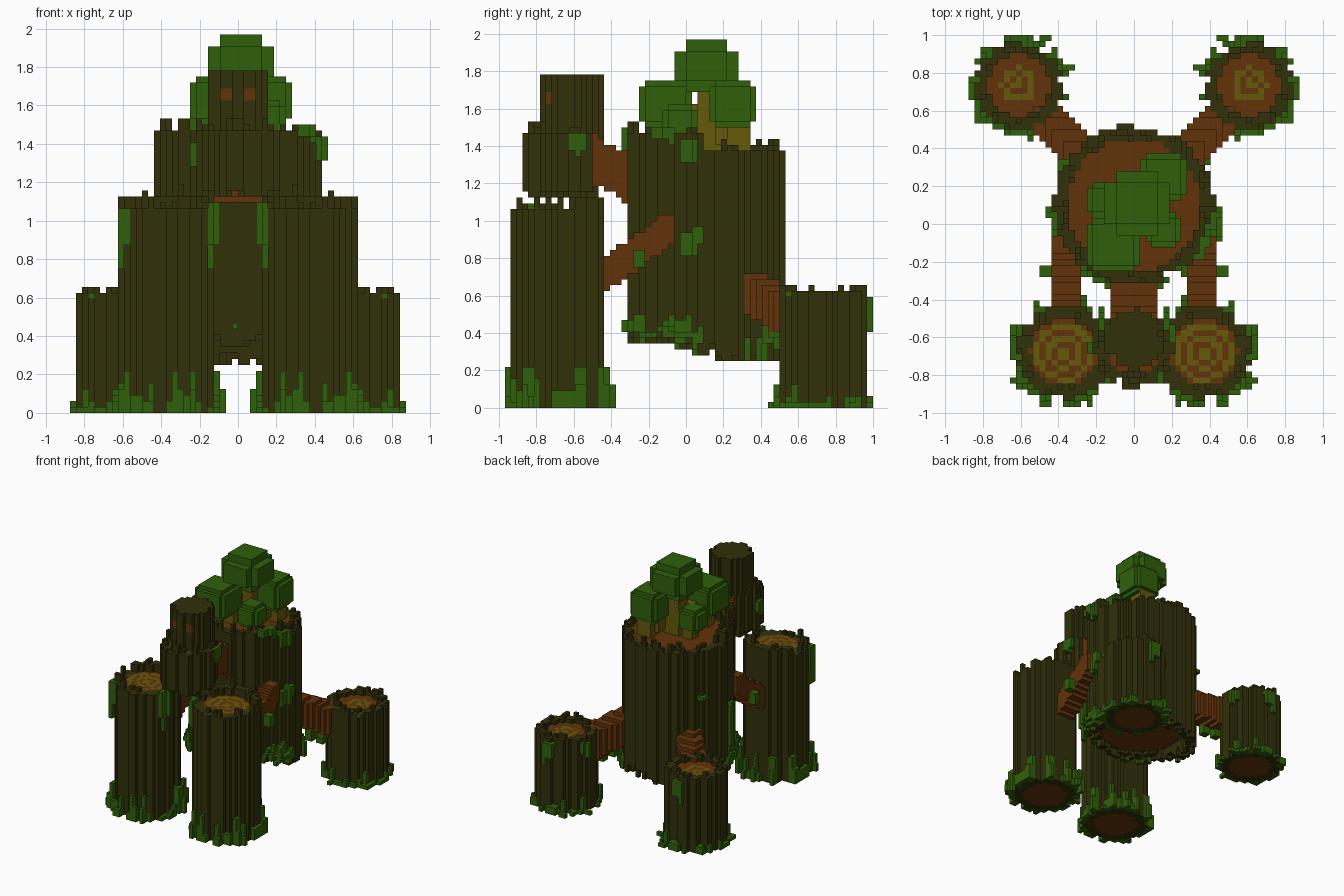
import bpy, bmesh, math, random
from mathutils import Vector

random.seed(7)
if "Cube" in bpy.data.objects:
    bpy.data.objects.remove(bpy.data.objects["Cube"])

V = 1 / 32                                  # block size
BARK, MOSS, WOOD, PALE = range(4)


def material(name, rgb):
    m = bpy.data.materials.new(name)
    m.use_nodes = True
    m.diffuse_color = (*rgb, 1)
    m.specular_intensity = 0
    m.roughness = 1
    bsdf = m.node_tree.nodes["Principled BSDF"]
    bsdf.inputs["Base Color"].default_value = (*rgb, 1)
    bsdf.inputs["Roughness"].default_value = 1
    bsdf.inputs["Specular IOR Level"].default_value = 0
    return m


MATS = [material("dark bark", (0.031, 0.029, 0.003)),
        material("moss green", (0.030, 0.118, 0.003)),
        material("red brown wood", (0.122, 0.032, 0.003)),
        material("pale olive wood", (0.130, 0.098, 0.003))]


def build(name, cells):
    """Skin a dict of blocks, merging runs of visible faces into long quads."""
    bm = bmesh.new()
    verts = {}

    def vert(p):
        if p not in verts:
            verts[p] = bm.verts.new([c * V for c in p])
        return verts[p]

    def step(c, ax, n):
        c = list(c)
        c[ax] += n
        return tuple(c)

    for axis, run, oth, sign in ((0, 2, 1, -1), (1, 2, 0, 1), (2, 0, 1, 1)):
        for side in (0, 1):
            shown = {c: m for c, m in cells.items()
                     if step(c, axis, 2 * side - 1) not in cells}
            for c, m in shown.items():
                if shown.get(step(c, run, -1)) == m:
                    continue
                n = 1
                while shown.get(step(c, run, n)) == m:
                    n += 1
                a = step(c, axis, side)
                b = step(a, run, n)
                quad = [a, b, step(b, oth, 1), step(a, oth, 1)]
                if sign * (2 * side - 1) < 0:
                    quad.reverse()
                bm.faces.new([vert(p) for p in quad]).material_index = m
    me = bpy.data.meshes.new(name)
    bm.to_mesh(me)
    bm.free()
    for m in MATS:
        me.materials.append(m)
    ob = bpy.data.objects.new(name, me)
    bpy.context.collection.objects.link(ob)


def build_pair(name, cells):
    build("left_" + name, cells)
    build("right_" + name, {(-1 - i, j, k): m for (i, j, k), m in cells.items()})


def log(cx, cy, r, core, low, high, rough=(0, 0), ring=lambda n: WOOD,
        base=(0,), base_where=lambda x, y: True, patches=()):
    """Hollow-rimmed stump: wood core, ragged ridged bark, raised moss."""
    cells = {}
    sectors = 44
    groove = [random.choice((0, 0, 0, -0.8 * V)) for _ in range(sectors)]
    skirt = [random.choice(base) for _ in range(sectors)]
    jitter = [random.randint(-3, 2) for _ in range(sectors)]
    n = int(r / V) + 4
    ci, cj = round(cx / V), round(cy / V)
    for i in range(ci - n, ci + n):
        for j in range(cj - n, cj + n):
            x, y = (i + 0.5) * V, (j + 0.5) * V
            d, ang = math.hypot(x - cx, y - cy), math.atan2(y - cy, x - cx)
            s = int((ang / math.tau + 0.5) * sectors) % sectors
            lo = round(low(x, y) / V) - random.randint(0, rough[0])
            hi = round(high(x, y) / V) + random.choice((0, 0, random.randint(0, rough[1])))
            if d < r - 2.3 * V:                         # core
                k0, k1 = round(core[0] / V), round(core[1] / V)
                for k in range(k0, k1):
                    cells[i, j, k] = ring(int(d / V)) if k == k1 - 1 else WOOD
            elif d < r + groove[s]:                     # bark
                for k in range(lo, hi):
                    cells[i, j, k] = BARK
            elif d < r + 2 * V:                         # raised moss
                outer = d > r + V
                if base_where(x, y):
                    for k in range(lo, lo + skirt[s] - 3 * outer):
                        cells[i, j, k] = MOSS
                for deg, z0, z1, half in patches:
                    off = (ang - math.radians(deg) + math.pi) % math.tau - math.pi
                    if not outer and abs(off) * r < half * V:
                        for k in range(round(z0 / V) - jitter[s], round(z1 / V)):
                            cells[i, j, k] = MOSS
    return cells


def box(cells, x, y, z, mat, trim=0):
    """Block-aligned box; trim steps away its edges."""
    lim = [(round(a / V), round(b / V)) for a, b in (x, y, z)]
    for i in range(*lim[0]):
        for j in range(*lim[1]):
            for k in range(*lim[2]):
                edge = sum(p < lo + trim or p >= hi - trim
                           for p, (lo, hi) in zip((i, j, k), lim))
                if edge < 2:
                    cells[i, j, k] = mat


def limb(a, b, half):
    """Stepped bar of blocks from a to b."""
    cells = {}
    a, b = Vector(a), Vector(b)
    for t in range(25):
        p = a.lerp(b, t / 24)
        box(cells, *[(c - h, c + h) for c, h in zip(p, half)], WOOD)
    return cells


# Front legs
front = log(0.37, -0.68, 0.25, (0, 1.06), lambda x, y: 0,
            lambda x, y: 1.05 + 0.06 * (y > -0.6), (0, 2),
            ring=lambda n: PALE if n in (0, 2, 4) else WOOD,
            base=(0, 0, 1, 1, 2, 3, 5, 7),
            patches=((205, 0.82, 1.1, 1.6), (35, 1.02, 1.08, 1)))
build_pair("front_leg", front)

# Moss strip on the outside of the right front leg
strip = {}
box(strip, (-0.625, -0.56), (-0.845, -0.78), (0.88, 1.06), MOSS)
box(strip, (-0.625, -0.594), (-0.845, -0.75), (0.75, 0.88), MOSS)
build("right_leg_moss", strip)

# Back legs
back = log(0.61, 0.735, 0.235, (0, 0.60), lambda x, y: 0,
           lambda x, y: 0.61, (0, 1),
           ring=lambda n: PALE if n in (0, 2) else WOOD,
           base=(0, 0, 1, 1, 1, 2, 4),
           patches=((90, 0.46, 0.58, 1.6), (-50, 0.58, 0.62, 1), (165, 0.53, 0.6, 1.2)))
build_pair("back_leg", back)


# Body
def body_low(x, y):
    return 0.42 - 0.11 * min(1, max(0, (y + 0.15) / 0.35))


def body_high(x, y):
    return 1.47 if y < 0.08 else 1.36


body = log(0, 0.1, 0.425, (0.42, 1.36), body_low, body_high, (2, 2),
           base=(0, 1, 2, 3, 4), base_where=lambda x, y: y < 0.08 and abs(x) > 0.14,
           patches=((-32, 1.33, 1.5, 2), (-12, 1.33, 1.44, 1.5), (-113, 1.38, 1.5, 1.5),
                    (-12, 0.84, 0.94, 1.4), (-4, 0.92, 0.97, 1.2), (190, 0.5, 0.85, 1.6),
                    (40, 0.3, 0.38, 3), (140, 0.3, 0.38, 2.5), (-90, 0.42, 0.47, 1),
                    (150, 0.9, 1.0, 1.2)))
build("body", body)

# Limbs joining the stumps to the body
build_pair("front_limb", limb((0.37, -0.08, 0.96), (0.37, -0.46, 0.69), (0.08, 0.03, 0.08)))
build_pair("back_limb", limb((0.28, 0.36, 0.61), (0.50, 0.62, 0.47), (0.08, 0.06, 0.11)))
build("neck", limb((0, -0.26, 1.19), (0, -0.52, 1.35), (0.11, 0.03, 0.11)))

# Moss hanging under the limbs
tufts = {}
for x, y, z in ((0.44, -0.28, 0.80), (0.34, 0.42, 0.42), (0.40, 0.47, 0.36),
                (0.45, 0.44, 0.44)):
    box(tufts, (x, x + 2 * V), (y, y + 2 * V), (z - 2 * V, z + V), MOSS)
build_pair("limb_moss", tufts)

# Head: wide jaw stump, narrower crown with two eyes
jaw = log(0, -0.66, 0.205, (1.17, 1.46), lambda x, y: 1.15,
          lambda x, y: 1.48, (1, 2),
          patches=((20, 1.38, 1.47, 1.2), (180, 1.3, 1.42, 1.2)))
build("jaw", jaw)
crown = log(0, -0.61, 0.16, (1.3, 1.77), lambda x, y: 1.3,
            lambda x, y: 1.77, ring=lambda n: BARK)
for c in crown:
    x, y, z = [(p + 0.5) * V for p in c]
    if 0.03 < abs(x) < 0.09 and y < -0.68 and 1.625 < z < 1.7:
        crown[c] = WOOD                                 # eyes
build("head_crown", crown)

# Small tree growing from the body top
trunk = {}
for x, y, z in (((-0.06, 0.10), (0.06, 0.20), (1.33, 1.72)),
                ((-0.16, -0.09), (-0.16, -0.06), (1.33, 1.53)),
                ((-0.12, 0.0), (-0.06, 0.10), (1.42, 1.62)),
                ((0.10, 0.21), (0.22, 0.33), (1.33, 1.53)),
                ((0.06, 0.15), (0.15, 0.28), (1.40, 1.60)),
                ((0.10, 0.18), (-0.06, 0.06), (1.36, 1.50)),
                ((-0.19, -0.09), (0.09, 0.19), (1.36, 1.50))):
    box(trunk, x, y, z, PALE)
build("tree_trunk", trunk)

for name, x, y, z, trim in (
        ("top_foliage", (-0.157, 0.188), (-0.047, 0.282), (1.68, 1.97), 2),
        ("front_foliage", (-0.25, 0.03), (-0.25, 0.03), (1.49, 1.735), 1),
        ("back_foliage", (0.03, 0.282), (0.125, 0.39), (1.49, 1.735), 1),
        ("left_foliage", (0.05, 0.25), (-0.11, 0.07), (1.44, 1.63), 1),
        ("right_foliage", (-0.26, -0.06), (0.03, 0.22), (1.44, 1.63), 1)):
    leaves = {}
    box(leaves, x, y, z, MOSS, trim)
    build(name, leaves)
